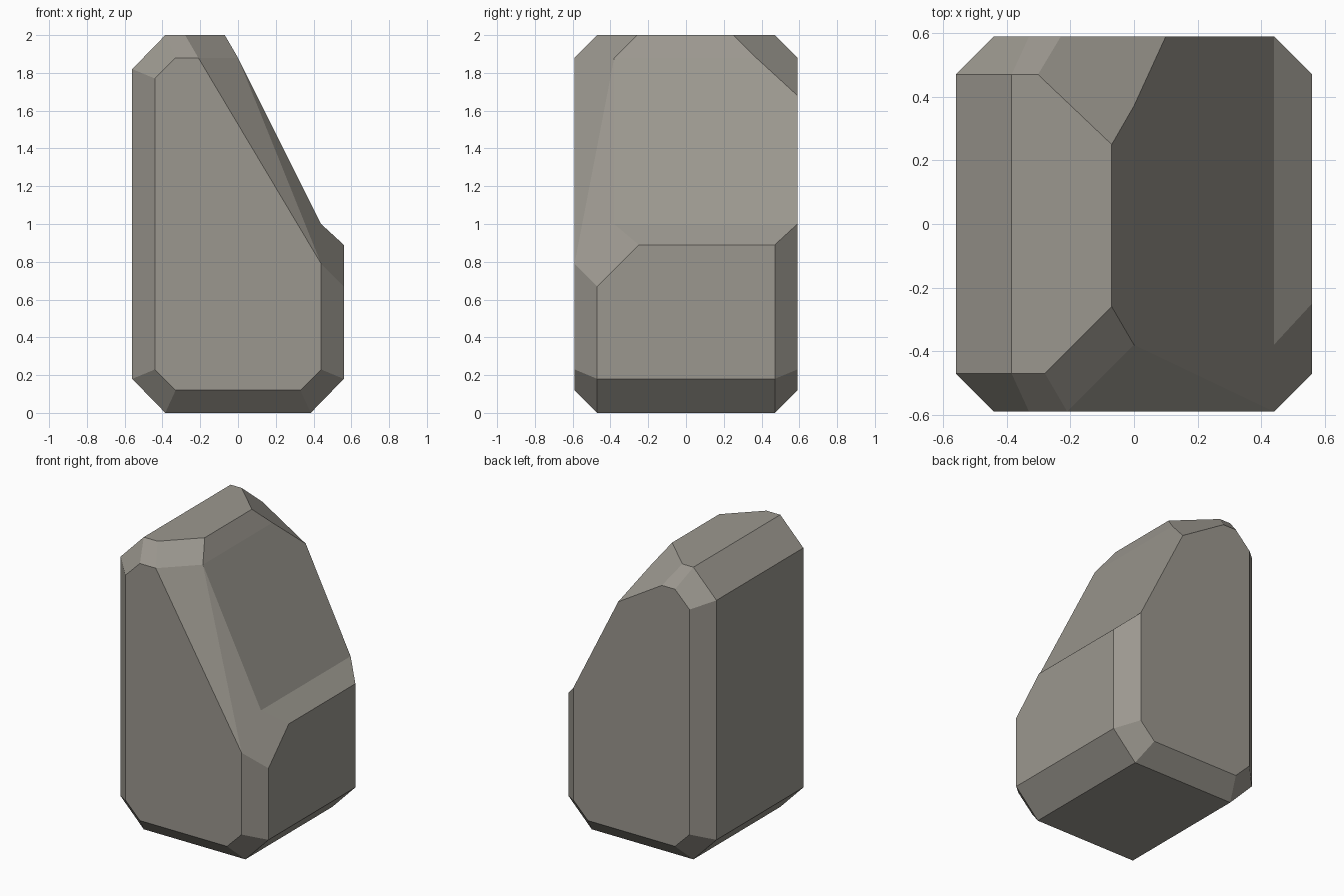
import bpy, bmesh
from mathutils import Vector

if "Cube" in bpy.data.objects:
    bpy.data.objects.remove(bpy.data.objects["Cube"])

SEAM = 0.44  # x where the slope meets the right ledge (the only concave crease)


def cut(bm, co, no):
    """Trim a convex solid: remove what lies on the normal side, cap the hole."""
    bmesh.ops.bisect_plane(bm, geom=bm.verts[:] + bm.edges[:] + bm.faces[:], dist=1e-4,
                           plane_co=co, plane_no=no, clear_outer=True)
    rim = [e for e in bm.edges if len(e.link_faces) == 1]
    if rim:
        bmesh.ops.holes_fill(bm, edges=rim, sides=0)


def chamfered_block():
    """Block with every edge chamfered: one corner mirrored on all three axes."""
    bm = bmesh.new()
    corner = [(0.56, 0.47, 0.82), (0.44, 0.59, 0.77), (0.33, 0.59, 0.88), (0.385, 0.47, 1.0)]
    for x, y, z in corner:
        for sx in (-1, 1):
            for sy in (-1, 1):
                for sz in (-1, 1):
                    bm.verts.new((x * sx, y * sy, 1 + z * sz))
    bmesh.ops.convex_hull(bm, input=bm.verts[:])
    return bm


def piece(side, planes):
    """Part of the block on one side of the seam, trimmed by three-point planes."""
    bm = chamfered_block()
    cut(bm, (SEAM, 0, 0), (-side, 0, 0))
    for a, b, c in planes:
        a, b, c = Vector(a), Vector(b), Vector(c)
        no = (b - a).cross(c - a)
        cut(bm, a, no if no.z > 0 else -no)
    return bm


# Shared corner points of the sloping cut
top_f, top_b = (-0.07, -0.26, 2), (-0.07, 0.25, 2)
slope_f = (0, -0.38, 1.88)
low_f, low_b = (SEAM, -0.38, 1.0), (SEAM, 0.59, 1.0)
front_hi, front_lo = (-0.21, -0.59, 1.88), (SEAM, -0.59, 0.79)

# Main body: slope, its front chamfers, top chamfer and the two top corners
body = piece(-1, [
    (slope_f, low_f, low_b),
    (front_hi, front_lo, slope_f),
    (slope_f, front_lo, low_f),
    (top_f, top_b, slope_f),
    (front_hi, top_f, slope_f),
    (top_b, (0.10, 0.59, 1.68), (-0.23, 0.59, 1.88)),
])

# Right ledge: chamfer above the side face and its front corner
ledge = piece(1, [
    (low_f, low_b, (0.56, 0.47, 0.89)),
    (low_f, front_lo, (0.56, -0.47, 0.67)),
])

# Join both pieces, drop the inner seam faces and merge flat areas
mesh = bpy.data.meshes.new("rock")
bm = bmesh.new()
for part in (body, ledge):
    part.to_mesh(mesh)
    bm.from_mesh(mesh)
    part.free()
inner = [f for f in bm.faces if all(abs(v.co.x - SEAM) < 1e-3 for v in f.verts)]
bmesh.ops.delete(bm, geom=inner, context='FACES')
bmesh.ops.remove_doubles(bm, verts=bm.verts[:], dist=0.012)
bmesh.ops.dissolve_limit(bm, angle_limit=0.04, verts=bm.verts[:], edges=bm.edges[:])
bmesh.ops.recalc_face_normals(bm, faces=bm.faces[:])
bm.to_mesh(mesh)
bm.free()

# Stone colour
stone = bpy.data.materials.new("stone grey")
stone.diffuse_color = (0.33, 0.312, 0.275, 1)
stone.use_nodes = True
stone.node_tree.nodes["Principled BSDF"].inputs["Base Color"].default_value = stone.diffuse_color
mesh.materials.append(stone)
rock = bpy.data.objects.new("rock", mesh)
bpy.context.collection.objects.link(rock)
